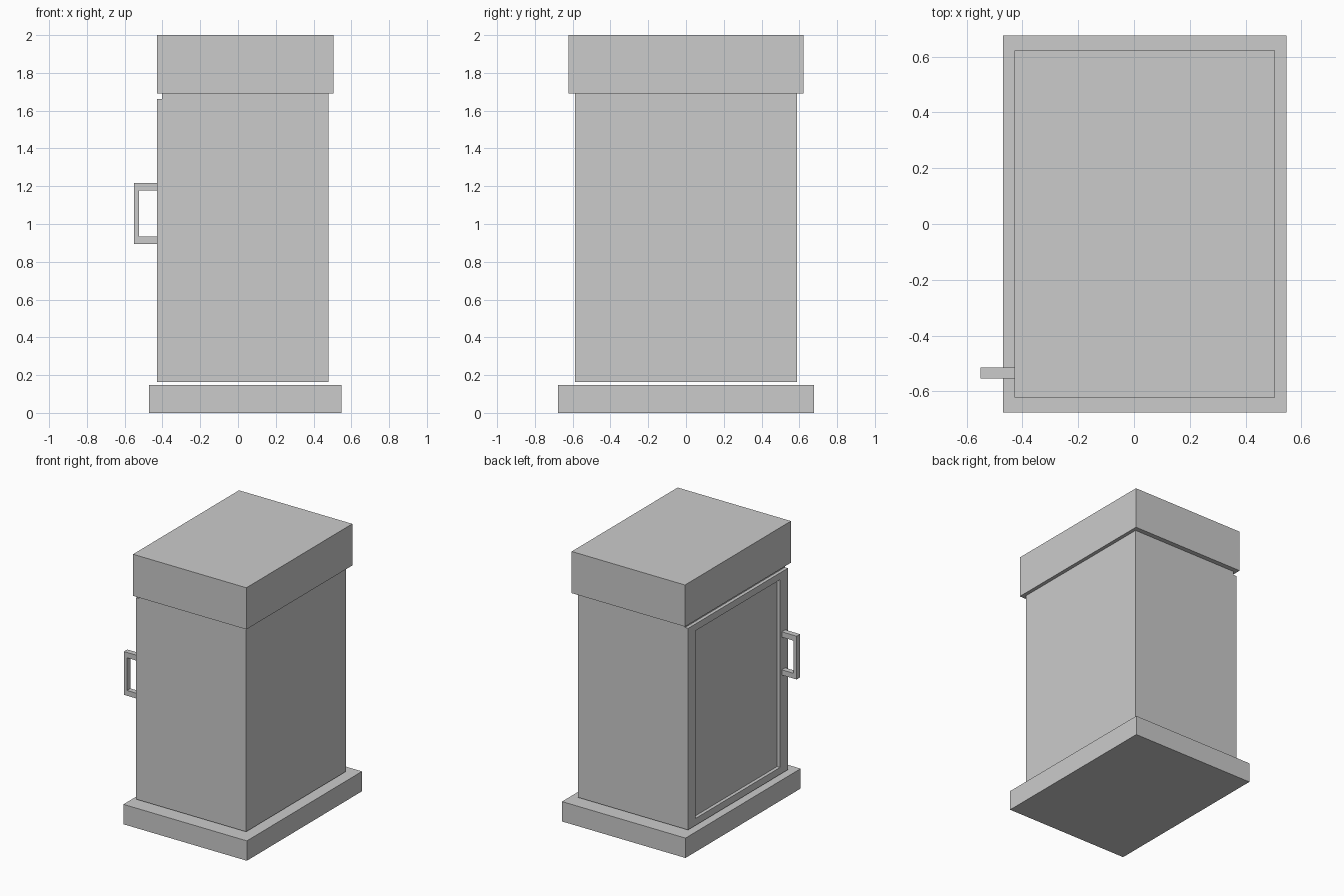
import bpy, bmesh
from mathutils import Vector

if "Cube" in bpy.data.objects:
    bpy.data.objects.remove(bpy.data.objects["Cube"])


def finish(name, bm):
    bmesh.ops.recalc_face_normals(bm, faces=bm.faces)
    mesh = bpy.data.meshes.new(name)
    bm.to_mesh(mesh)
    bm.free()
    obj = bpy.data.objects.new(name, mesh)
    bpy.context.collection.objects.link(obj)
    return obj


def box(name, x, y, z):
    bm = bmesh.new()
    bmesh.ops.create_cube(bm, size=1)
    for v in bm.verts:
        v.co = [(r[0] + r[1]) / 2 + c * (r[1] - r[0]) for r, c in zip((x, y, z), v.co)]
    return finish(name, bm)


def extrude(name, faces, offset):
    """Extrude flat faces, given as lists of points, into a solid."""
    bm = bmesh.new()
    for pts in faces:
        bm.faces.new([bm.verts.new(p) for p in pts])
    bmesh.ops.remove_doubles(bm, verts=bm.verts, dist=1e-5)
    sides = bmesh.ops.extrude_face_region(bm, geom=bm.faces[:], use_keep_orig=True)
    moved = [g for g in sides["geom"] if isinstance(g, bmesh.types.BMVert)]
    bmesh.ops.translate(bm, verts=moved, vec=Vector(offset))
    return finish(name, bm)


# Plinth, cabinet body and top block
box("base_plinth", (-0.47, 0.547), (-0.677, 0.677), (0, 0.148))
box("cabinet_body", (-0.403, 0.478), (-0.587, 0.587), (0.163, 1.69))
box("top_block", (-0.428, 0.505), (-0.623, 0.623), (1.69, 2.0))

# Raised door frame around the recessed panel on the left side
def rect(y, z0, z1):
    return [(-0.403, -y, z0), (-0.403, y, z0), (-0.403, y, z1), (-0.403, -y, z1)]

outer, inner = rect(0.587, 0.163, 1.663), rect(0.497, 0.215, 1.612)
ring = [[outer[i], outer[(i + 1) % 4], inner[(i + 1) % 4], inner[i]] for i in range(4)]
extrude("door_frame", ring, (-0.025, 0, 0))

# Bracket-shaped door handle
profile = [(-0.428, 0.895), (-0.551, 0.895), (-0.551, 1.217), (-0.428, 1.217),
           (-0.428, 1.177), (-0.525, 1.177), (-0.525, 0.934), (-0.428, 0.934)]
extrude("door_handle", [[(x, -0.555, z) for x, z in profile]], (0, 0.04, 0))
